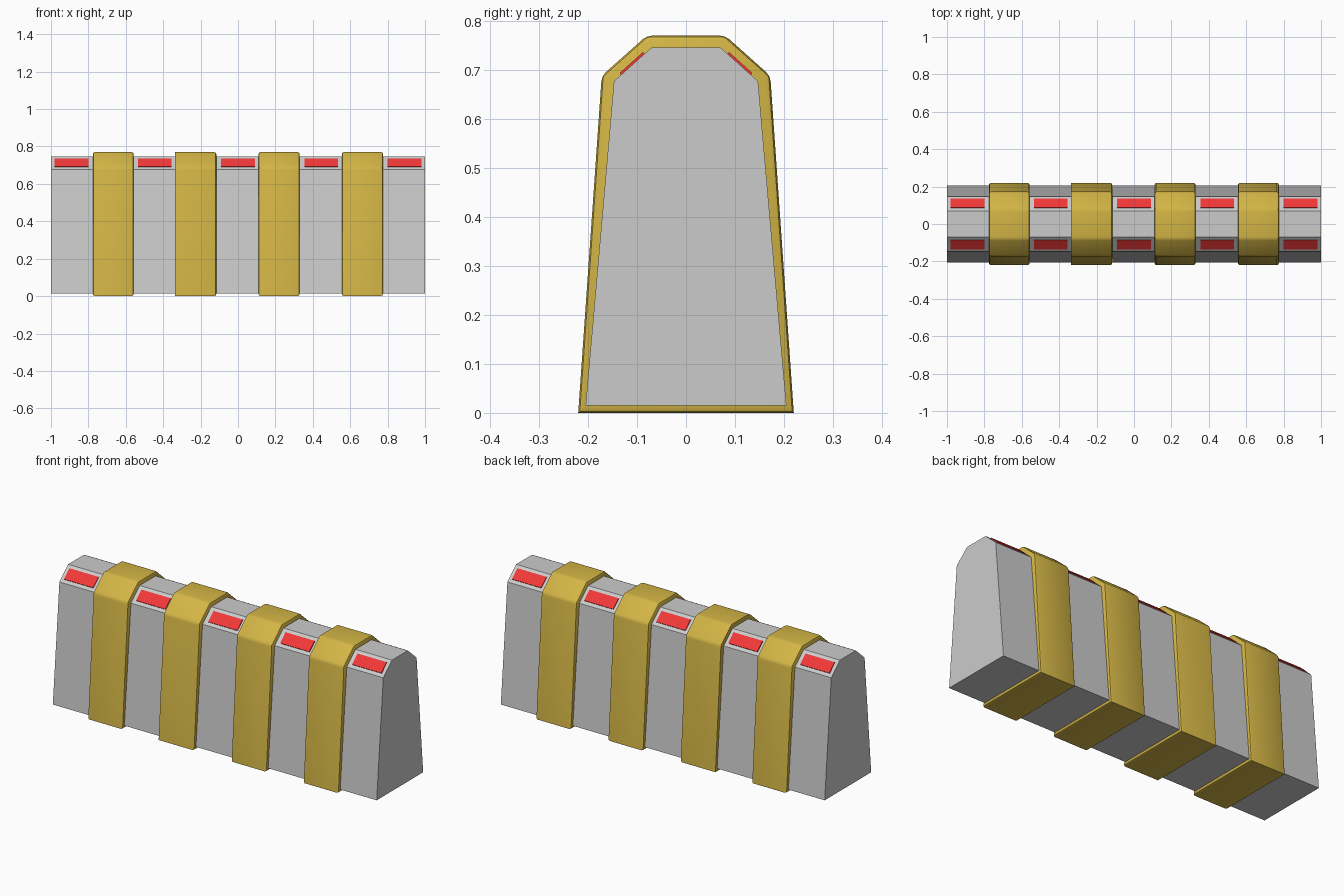
import bpy, bmesh, math
from mathutils import Matrix, Vector

if "Cube" in bpy.data.objects:
    bpy.data.objects.remove(bpy.data.objects["Cube"])


def material(name, color):
    m = bpy.data.materials.new(name)
    m.diffuse_color = color
    m.use_nodes = True
    m.node_tree.nodes["Principled BSDF"].inputs["Base Color"].default_value = m.diffuse_color
    return m


gold = material("ochre", (0.65, 0.46, 0.06, 1))
red = material("red", (0.9, 0.04, 0.04, 1))


def finish(bm, name, mat=None):
    bmesh.ops.recalc_face_normals(bm, faces=bm.faces)
    mesh = bpy.data.meshes.new(name)
    bm.to_mesh(mesh)
    bm.free()
    ob = bpy.data.objects.new(name, mesh)
    bpy.context.collection.objects.link(ob)
    if mat:
        mesh.materials.append(mat)
    return ob


def prism(half_profile, x0, x1):
    """Mirror a half profile in y and extrude it along x."""
    pts = half_profile + [(-y, z) for y, z in reversed(half_profile)]
    bm = bmesh.new()
    face = bm.faces.new([bm.verts.new((x0, y, z)) for y, z in pts])
    ext = bmesh.ops.extrude_face_region(bm, geom=[face], use_keep_orig=True)
    moved = [v for v in ext["geom"] if isinstance(v, bmesh.types.BMVert)]
    bmesh.ops.translate(bm, verts=moved, vec=(x1 - x0, 0, 0))
    return bm


# Main wall body
body_profile = [(0.205, 0.015), (0.147, 0.677), (0.07, 0.746)]
finish(prism(body_profile, -1, 1), "barrier_body")

# Reinforcing bands, rounded at the rims and shoulders
band_profile = [(0.22, 0), (0.172, 0.688), (0.08, 0.77)]
bands = [(-0.776, -0.558), (-0.336, -0.116), (0.11, 0.33), (0.555, 0.775)]
for i, (x0, x1) in enumerate(bands):
    bm = prism(band_profile, x0, x1)
    edges = []
    for e in bm.edges:
        a, b = e.verts[0].co, e.verts[1].co
        if abs(a.x - b.x) > 0.01:
            if a.z > 0.5:
                edges.append(e)
        elif not (i == 1 and abs(a.x - x0) < 1e-4):  # one rim stays square
            edges.append(e)
    bmesh.ops.bevel(bm, geom=edges, offset=0.011, segments=2, profile=0.5,
                    affect='EDGES', clamp_overlap=True)
    ob = finish(bm, f"band_{i + 1}", gold)
    bpy.ops.object.select_all(action='DESELECT')
    ob.select_set(True)
    bpy.context.view_layer.objects.active = ob
    bpy.ops.object.shade_smooth_by_angle(angle=math.radians(30))

# Red marker lights on both sloped shoulders
slope = math.atan2(0.069, 0.077)
for side, label in ((-1, "front"), (1, "back")):
    normal = Vector((0, side * math.sin(slope), math.cos(slope)))
    for i in range(5):
        x = (i - 2) * 0.445
        centre = Vector((x, side * 0.109, 0.712)) - normal * 0.003
        bm = bmesh.new()
        bmesh.ops.create_cube(bm, size=1, matrix=Matrix.Translation(centre)
                              @ Matrix.Rotation(-side * slope, 4, 'X')
                              @ Matrix.Diagonal((0.18, 0.064, 0.014, 1)))
        finish(bm, f"{label}_light_{i + 1}", red)
